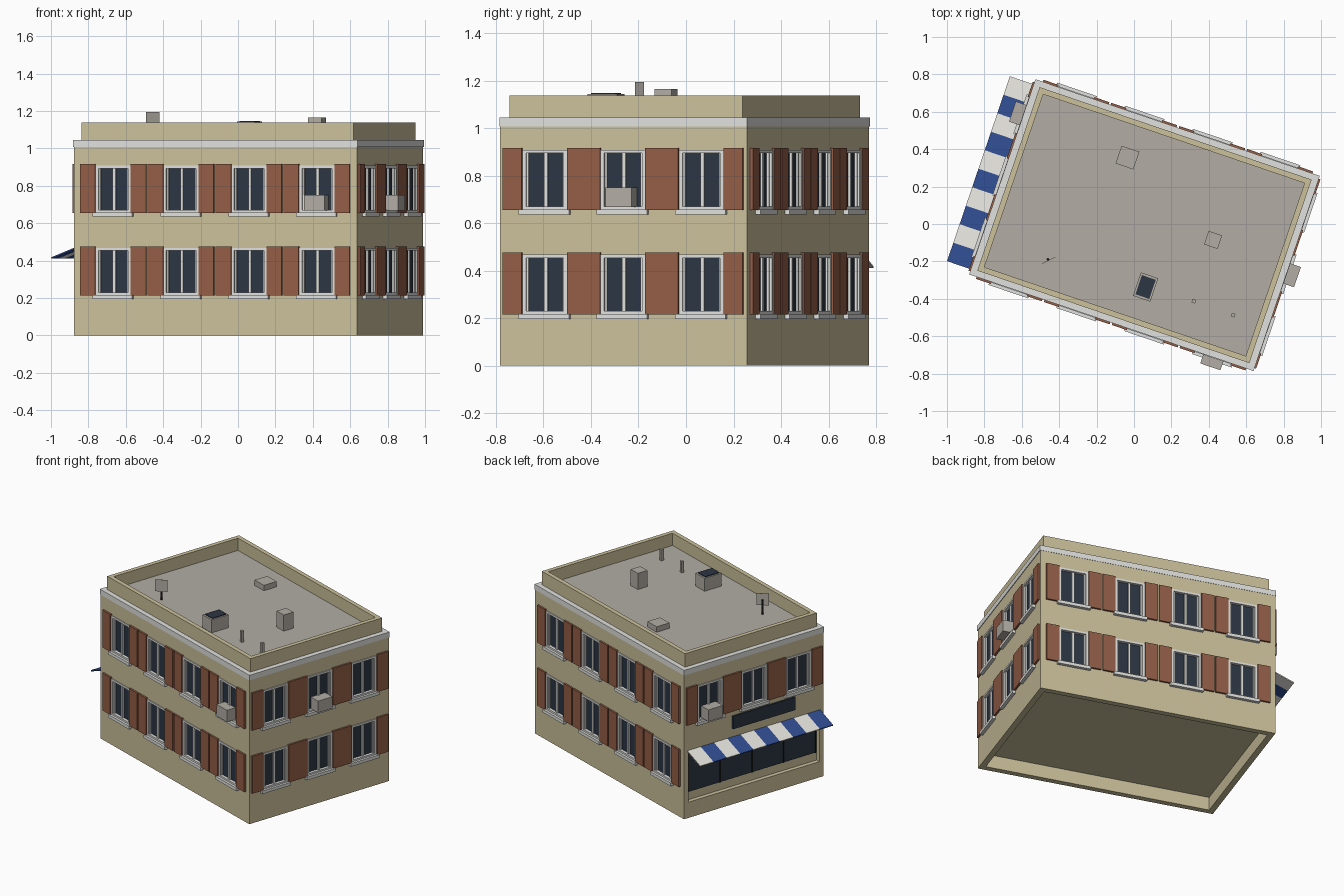
import bpy, bmesh, math
from mathutils import Matrix, Vector

old = bpy.data.objects.get("Cube")
if old:
    bpy.data.objects.remove(old, do_unlink=True)


def colour(name, *srgb):
    m = bpy.data.materials.new(name)
    c = [((v / 255 + 0.055) / 1.055) ** 2.4 for v in srgb] + [1]
    m.diffuse_color = c
    m.use_nodes = True
    m.node_tree.nodes["Principled BSDF"].inputs["Base Color"].default_value = c
    return m


TAN = colour("tan plaster", 204, 193, 156)
WHITE = colour("pale trim", 225, 225, 223)
BROWN = colour("brown shutter", 148, 94, 71)
GLASS = colour("dark glass", 44, 54, 68)
GREY = colour("roof grey", 178, 173, 165)
BLUE = colour("awning blue", 48, 77, 144)
CLOTH = colour("awning white", 232, 229, 222)
BLACK = colour("black metal", 22, 22, 24)

HX, HY = 0.799, 0.549                      # half length and half width of the walls
BASE = Matrix.Translation((0.056, -0.006, 0)) @ Matrix.Rotation(math.radians(-18.77), 4, 'Z')
I = Matrix.Identity(4)
parts = {}


def box(part, mat, lo, hi, frame=I):
    """Add a box between two corners to a named part."""
    bm = parts.setdefault(part, (bmesh.new(), mat))[0]
    lo, hi = Vector(lo), Vector(hi)
    m = frame @ Matrix.Translation((lo + hi) / 2) @ Matrix.Diagonal((hi - lo).to_4d())
    m[3][3] = 1
    bmesh.ops.create_cube(bm, size=1, matrix=m)


def block(part, mat, hx, hy, z0, z1, at=(0, 0), frame=I):
    x, y = at
    box(part, mat, (x - hx, y - hy, z0), (x + hx, y + hy, z1), frame)


def on_roof(x, y):
    """World plan position to building position."""
    p = BASE.inverted() @ Vector((x, y, 0))
    return p.x, p.y


def wall(angle, dist):
    """Frame with x along the wall and -y pointing outward."""
    return Matrix.Rotation(math.radians(angle), 4, 'Z') @ Matrix.Translation((0, -dist, 0))


def window(f, s, z):
    """Recessed two-pane window with sill and shutters; z is the sill top."""
    box("cutter", TAN, (s - 0.095, -0.03, z), (s + 0.095, 0.022, z + 0.25), f)
    box("window_glass", GLASS, (s - 0.094, 0.014, z + 0.001), (s + 0.094, 0.0215, z + 0.249), f)
    for side in (-1, 1):
        x = s + side * 0.092
        box("window_frames", WHITE, (x - 0.008, -0.006, z), (x + 0.008, 0.02, z + 0.25), f)
        x = s + side * 0.08
        box("window_frames", WHITE, (x - 0.005, 0.004, z), (x + 0.005, 0.02, z + 0.25), f)
        x = s + side * 0.1435
        box("shutters", BROWN, (x - 0.0425, -0.013, z - 0.003), (x + 0.0425, 0.002, z + 0.258), f)
    for a, b in ((0, 0.012), (0.236, 0.25)):
        box("window_frames", WHITE, (s - 0.085, -0.006, z + a), (s + 0.085, 0.02, z + b), f)
    box("window_frames", WHITE, (s - 0.008, 0.004, z), (s + 0.008, 0.02, z + 0.25), f)
    box("window_sills", WHITE, (s - 0.112, -0.022, z - 0.022), (s + 0.112, 0.01, z), f)


def cooler(f, s, depth):
    box("air_conditioners", GREY, (s - 0.057, -depth, 0.668), (s + 0.057, 0.012, 0.75), f)


front, right, back, left = wall(0, HY), wall(90, HX), wall(180, HY), wall(-90, HX)
LOW, HIGH = 0.217, 0.658
long_row = [-0.575, -0.192, 0.192, 0.575]
short_row = [-0.348, 0, 0.348]

# Windows on every side, with the shopfront replacing the lower left row
for f, row, floors in ((front, long_row, (LOW, HIGH)), (back, long_row, (LOW, HIGH)),
                       (right, short_row, (LOW, HIGH)), (left, short_row, (HIGH,))):
    for s in row:
        for z in floors:
            window(f, s, z)
cooler(front, 0.577, 0.055)
cooler(right, 0, 0.065)
cooler(left, -0.348, 0.065)

# Walls, with a shallow hollow underneath
block("walls", TAN, HX, HY, 0, 1.02)
block("cutter", TAN, HX - 0.04, HY - 0.04, -0.1, 0.092)

# Cornice, parapet and roof deck
block("cornice", WHITE, HX + 0.004, HY + 0.002, 1.007, 1.044)
PX, PY, T = 0.768, 0.518, 0.03
for side in (-1, 1):
    block("parapet", TAN, PX, T / 2, 1.04, 1.138, (0, side * (PY - T / 2)))
    block("parapet", TAN, T / 2, PY - T, 1.04, 1.138, (side * (PX - T / 2), 0))
block("roof_deck", GREY, PX - T, PY - T, 1.04, 1.052)

# Shopfront recess, glazing, sign panel and awning
box("cutter", TAN, (-0.515, -0.05, 0.11), (0.515, 0.03, 0.45), left)
box("shop_glass", GLASS, (-0.5, 0.021, 0.17), (0.5, 0.032, 0.44), left)
for i in range(5):
    s = -0.5 + i * 0.25
    box("shop_mullions", BLACK, (s - 0.004, 0.016, 0.17), (s + 0.004, 0.03, 0.44), left)
box("sign_panel", GLASS, (-0.17, -0.012, 0.53), (0.32, 0.005, 0.62), left)
tilt = left @ Matrix.Translation((0, 0, 0.47)) @ Matrix.Rotation(math.atan2(0.055, 0.14), 4, 'X')
for i in range(10):
    s = -0.522 + i * 0.1044
    name, mat = (("awning_blue_stripes", BLUE) if i % 2 else ("awning_white_stripes", CLOTH))
    box(name, mat, (s, -0.148, -0.006), (s + 0.1044, 0.005, 0.002), tilt)

# Roof fittings
block("skylight_box", GREY, 0.049, 0.066, 1.05, 1.143, on_roof(0.062, -0.337))
block("skylight_glass", GLASS, 0.039, 0.054, 1.141, 1.148, on_roof(0.062, -0.337))
block("vent_box", GREY, 0.038, 0.038, 1.05, 1.165, on_roof(0.423, -0.085))
block("roof_hatch", GREY, 0.05, 0.05, 1.05, 1.09, on_roof(-0.035, 0.355))
for p in ((0.32, -0.413), (0.53, -0.487)):
    block("vent_pipes", GREY, 0.01, 0.01, 1.05, 1.13, on_roof(*p))
dish = BASE.inverted() @ Matrix.Translation((-0.457, -0.195, 0)) @ Matrix.Rotation(math.radians(27), 4, 'Z')
block("antenna_panel", GREY, 0.04, 0.001, 1.112, 1.194, (0, 0), dish)
block("antenna_pole", BLACK, 0.006, 0.006, 1.05, 1.15, (0, 0.007), dish)

# Turn the collected parts into objects
objs = {}
for name, (bm, mat) in parts.items():
    me = bpy.data.meshes.new(name)
    bm.to_mesh(me)
    bm.free()
    me.materials.append(mat)
    ob = bpy.data.objects.new(name, me)
    ob.matrix_world = BASE
    bpy.context.collection.objects.link(ob)
    objs[name] = ob

# Cut the openings out of the walls
cutter = objs["cutter"]
cutter.hide_render = True
mod = objs["walls"].modifiers.new("openings", 'BOOLEAN')
mod.operation, mod.solver, mod.object = 'DIFFERENCE', 'EXACT', cutter
bpy.context.view_layer.update()
cut = bpy.data.meshes.new_from_object(objs["walls"].evaluated_get(bpy.context.evaluated_depsgraph_get()))
objs["walls"].modifiers.clear()
objs["walls"].data = cut
bpy.data.objects.remove(cutter, do_unlink=True)
